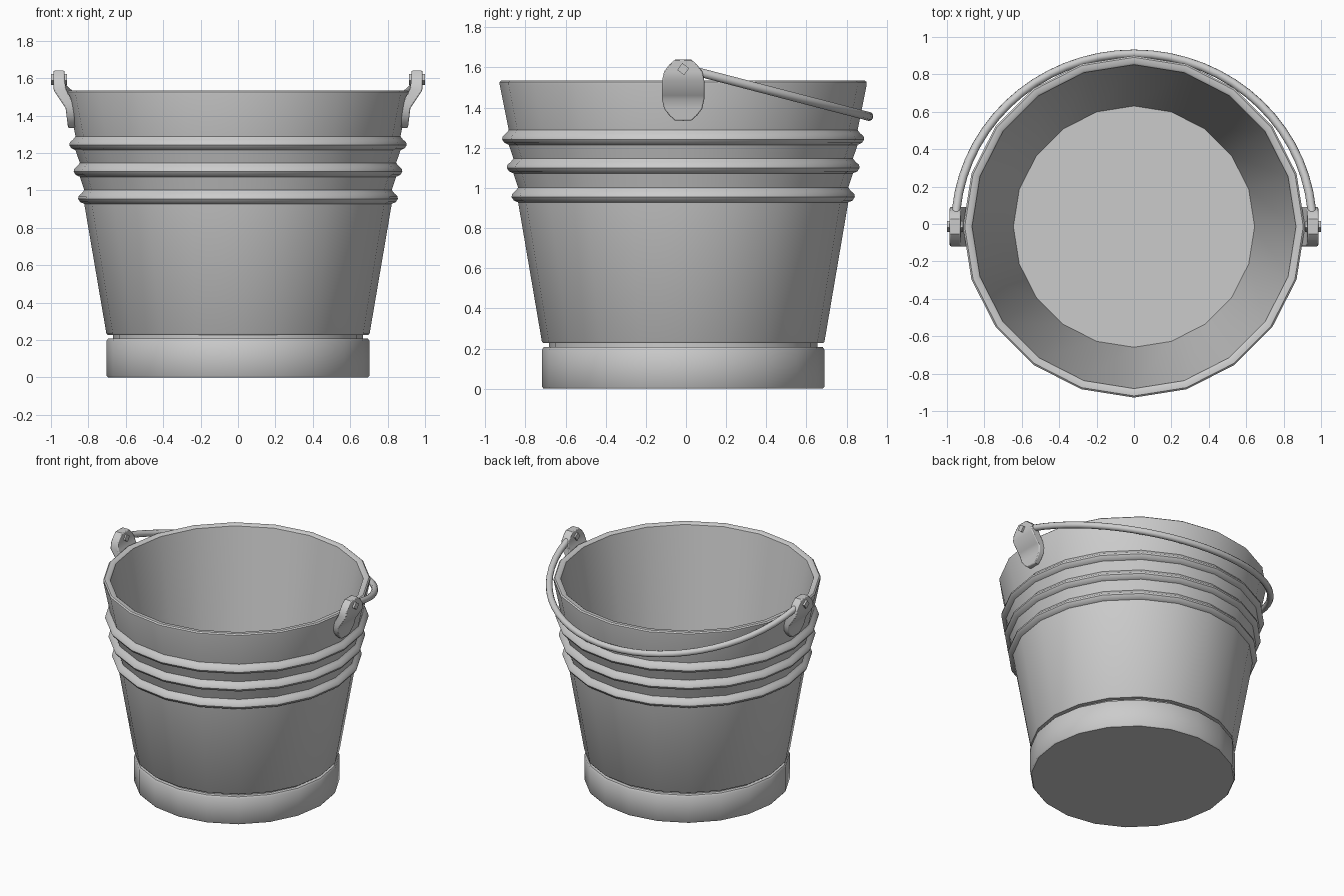
import bpy, bmesh
from math import sin, cos, pi, radians, atan2

if "Cube" in bpy.data.objects:
    bpy.data.objects.remove(bpy.data.objects["Cube"])

CY = -0.014      # bucket axis sits slightly forward of the handle
SIDES = 20


def finish(name, bm, angle=40, mirror=False, bevel=0):
    bmesh.ops.recalc_face_normals(bm, faces=bm.faces)
    me = bpy.data.meshes.new(name)
    bm.to_mesh(me)
    bm.free()
    ob = bpy.data.objects.new(name, me)
    ob.location.y = CY
    bpy.context.collection.objects.link(ob)
    if bevel:
        b = ob.modifiers.new("Bevel", 'BEVEL')
        b.width, b.segments, b.limit_method = bevel, 2, 'ANGLE'
        b.angle_limit = radians(50)
    if mirror:
        m = ob.modifiers.new("Mirror", 'MIRROR')
        m.use_axis = (True, False, False)
    bpy.context.view_layer.objects.active = ob
    ob.select_set(True)
    bpy.ops.object.shade_smooth_by_angle(angle=radians(angle))
    ob.select_set(False)
    return ob


def loft(bm, rings):
    """Skin closed rings of points and cap both ends."""
    vs = [[bm.verts.new(p) for p in r] for r in rings]
    n = len(vs[0])
    for a, b in zip(vs, vs[1:]):
        for i in range(n):
            j = (i + 1) % n
            bm.faces.new((a[i], a[j], b[j], b[i]))
    bm.faces.new(vs[0])
    bm.faces.new(vs[-1])


def wall(z):
    return 0.703 + (z - 0.23) * 0.163


# Bucket: foot band, groove, tapered wall with three ridges, rolled rim, inside
profile = [(0.695, 0), (0.703, 0.01), (0.703, 0.195), (0.695, 0.207),
           (0.668, 0.207), (0.668, 0.228), (0.698, 0.228), (0.704, 0.236)]
for zc in (0.96, 1.105, 1.247):
    profile += [(wall(zc) + dr, zc + dz) for dr, dz in
                ((0.0, -0.032), (0.022, -0.022), (0.033, -0.005),
                 (0.030, 0.010), (0.012, 0.026), (0.0, 0.042))]
profile += [(0.914, 1.515), (0.914, 1.527), (0.905, 1.535), (0.877, 1.535),
            (0.866, 1.526), (0.645, 0.235)]
bm = bmesh.new()
loft(bm, [[(r * cos(2 * pi * i / SIDES), r * sin(2 * pi * i / SIDES), z)
           for i in range(SIDES)] for r, z in profile])
finish("bucket", bm)


# Handle lugs: rounded plates with an outward bend, mirrored to both sides
def lerp(z, pts):
    for (z0, x0), (z1, x1) in zip(pts, pts[1:]):
        if z <= z1:
            return x0 + (x1 - x0) * (z - z0) / (z1 - z0)
    return pts[-1][1]


outer = [(1.33, 0.908), (1.44, 0.922), (1.535, 0.985), (1.65, 0.987)]
inner = [(1.33, 0.872), (1.46, 0.875), (1.55, 0.925), (1.65, 0.927)]
R = 0.105
cap = [(R * cos(radians(a)), R * sin(radians(a))) for a in (0, 25, 48, 68)]
cap[-1] = (0.04, R)
rows = [(1.44 - h, w) for w, h in reversed(cap)] + [(1.46, R)]
rows += [(1.535 + h, w) for w, h in cap]
bm = bmesh.new()
loft(bm, [[(lerp(z, outer), -w, z), (lerp(z, outer), w, z),
           (lerp(z, inner), w, z), (lerp(z, inner), -w, z)] for z, w in rows])
finish("handle_lugs", bm, 35, mirror=True, bevel=0.006)

# Pivot pins: small diamond ends
PZ = 1.597
bm = bmesh.new()
loft(bm, [[(x, 0.03 * cos(a), PZ - 0.005 + 0.03 * sin(a))
           for a in (0.15 + k * pi / 2 for k in range(4))]
          for x in (0.915, 1.0)])
finish("pivot_pins", bm, 30, mirror=True)

# Handle: half-circle rod lying back against the rim
tilt = atan2(0.24, 0.922)
bm = bmesh.new()
rings = []
for i in range(33):
    a = pi * i / 32
    ring = []
    for k in range(10):
        t = 2 * pi * k / 10
        r = 0.955 + 0.023 * cos(t)
        u, v = r * sin(a), 0.023 * sin(t)
        ring.append((r * cos(a), u * cos(tilt) + v * sin(tilt),
                     PZ - u * sin(tilt) + v * cos(tilt)))
    rings.append(ring)
loft(bm, rings)
finish("handle", bm)
